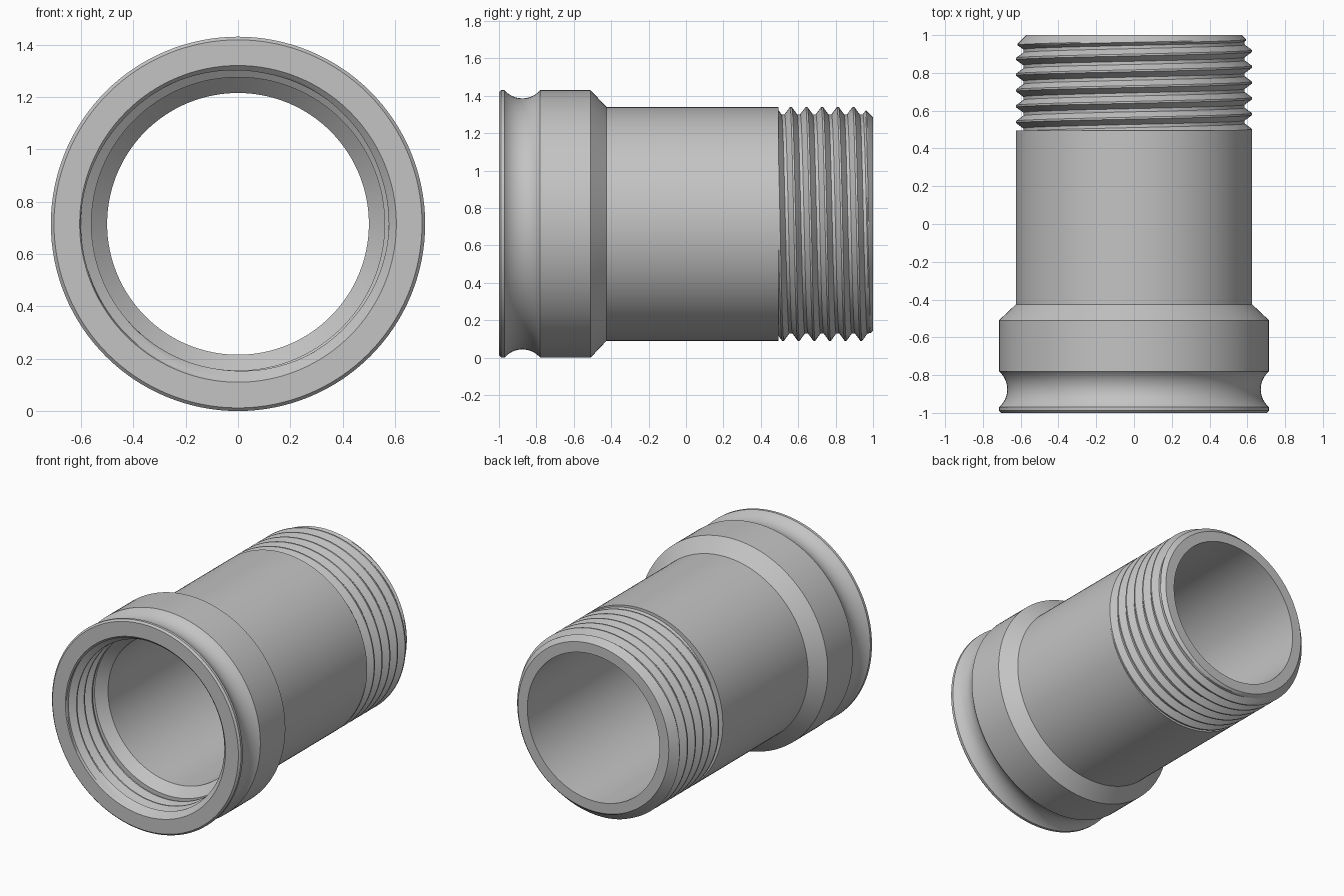
import bpy
import bmesh
from math import sin, cos, pi, sqrt, radians, floor, ceil

cube = bpy.data.objects.get("Cube")
if cube:
    bpy.data.objects.remove(cube, do_unlink=True)

STEPS = 128        # sides around the pipe
AXIS_Z = 0.715     # height of the pipe axis
PITCH = 0.0836     # thread pitch

grey = bpy.data.materials.new("plain_grey")
grey.use_nodes = True
colour = (0.55, 0.55, 0.55, 1)
grey.diffuse_color = colour
grey.node_tree.nodes["Principled BSDF"].inputs["Base Color"].default_value = colour


def sweep(name, profile_at):
    """Skin the (y, radius) profiles given for each turn fraction about the pipe axis."""
    bm = bmesh.new()
    rows = []
    for k in range(STEPS + 1):
        a = 2 * pi * k / STEPS
        rows.append([bm.verts.new((r * sin(a), y, AXIS_Z + r * cos(a)))
                     for y, r in profile_at(k / STEPS)])
    for row, nxt in zip(rows, rows[1:]):
        for i in range(len(row) - 1):
            bm.faces.new((row[i], nxt[i], nxt[i + 1], row[i + 1]))
    bmesh.ops.remove_doubles(bm, verts=bm.verts, dist=1e-5)
    mesh = bpy.data.meshes.new(name)
    bm.to_mesh(mesh)
    bm.free()
    mesh.materials.append(grey)
    mesh.shade_smooth()
    mesh.set_sharp_from_angle(angle=radians(28))
    obj = bpy.data.objects.new(name, mesh)
    bpy.context.collection.objects.link(obj)
    return obj


def thread(name, start, end, crest, root, phase, limit, inside=False):
    """Right-handed helical thread, trimmed to start..end and by a chamfer."""
    flank = [0.06 + 0.34 * i / 5 for i in range(6)]
    marks = flank + [1 - u for u in reversed(flank)]

    def radius(y, turn):
        u = ((y - phase) / PITCH - turn) % 1
        t = (min(u, 1 - u) - 0.06) / 0.34
        return limit(y, crest + (root - crest) * min(max(t, 0), 1))

    first = floor((start - phase) / PITCH) - 2
    last = ceil((end - phase) / PITCH) + 1

    def profile(turn):
        points = []
        for n in range(first, last):
            for u in marks:
                y = phase + PITCH * (n + u + turn)
                y = min(max(y, start), end)
                points.append((y, radius(y, turn)))
        return points[::-1] if inside else points

    return sweep(name, profile)


# Outer shell: front rim, rounded groove, collar, cone, plain barrel, shoulder
RIM, GROOVE_A, GROOVE_B, DEPTH = 0.715, -0.97, -0.78, 0.044
mid, half = (GROOVE_A + GROOVE_B) / 2, (GROOVE_B - GROOVE_A) / 2
arc_r = (half ** 2 + DEPTH ** 2) / (2 * DEPTH)
groove = []
for i in range(17):
    y = -half * cos(pi * i / 16)
    groove.append((mid + y, RIM + arc_r - DEPTH - sqrt(arc_r ** 2 - y ** 2)))
shell = ([(-1, 0.605), (-1, 0.703), (-0.988, RIM)] + groove +
         [(-0.51, RIM), (-0.425, 0.625), (0.495, 0.625), (0.495, 0.575)])
sweep("outer_shell", lambda turn: shell)

# Bore: back rim, straight bore, conical seat and the end wall of the socket
bore = [(1, 0.57), (1, 0.5), (-0.69, 0.5), (-0.75, 0.56), (-0.75, 0.605)]
sweep("bore", lambda turn: bore)

# Male thread at the back, chamfered at its end
thread("outer_thread", 0.495, 1, 0.625, 0.586, 0.895,
       lambda y, r: min(r, 0.57 + (1 - y)))

# Female thread in the front socket, chamfered at its mouth
thread("socket_thread", -1, -0.75, 0.56, 0.6, -0.92,
       lambda y, r: max(r, 0.605 - (y + 1)), inside=True)
